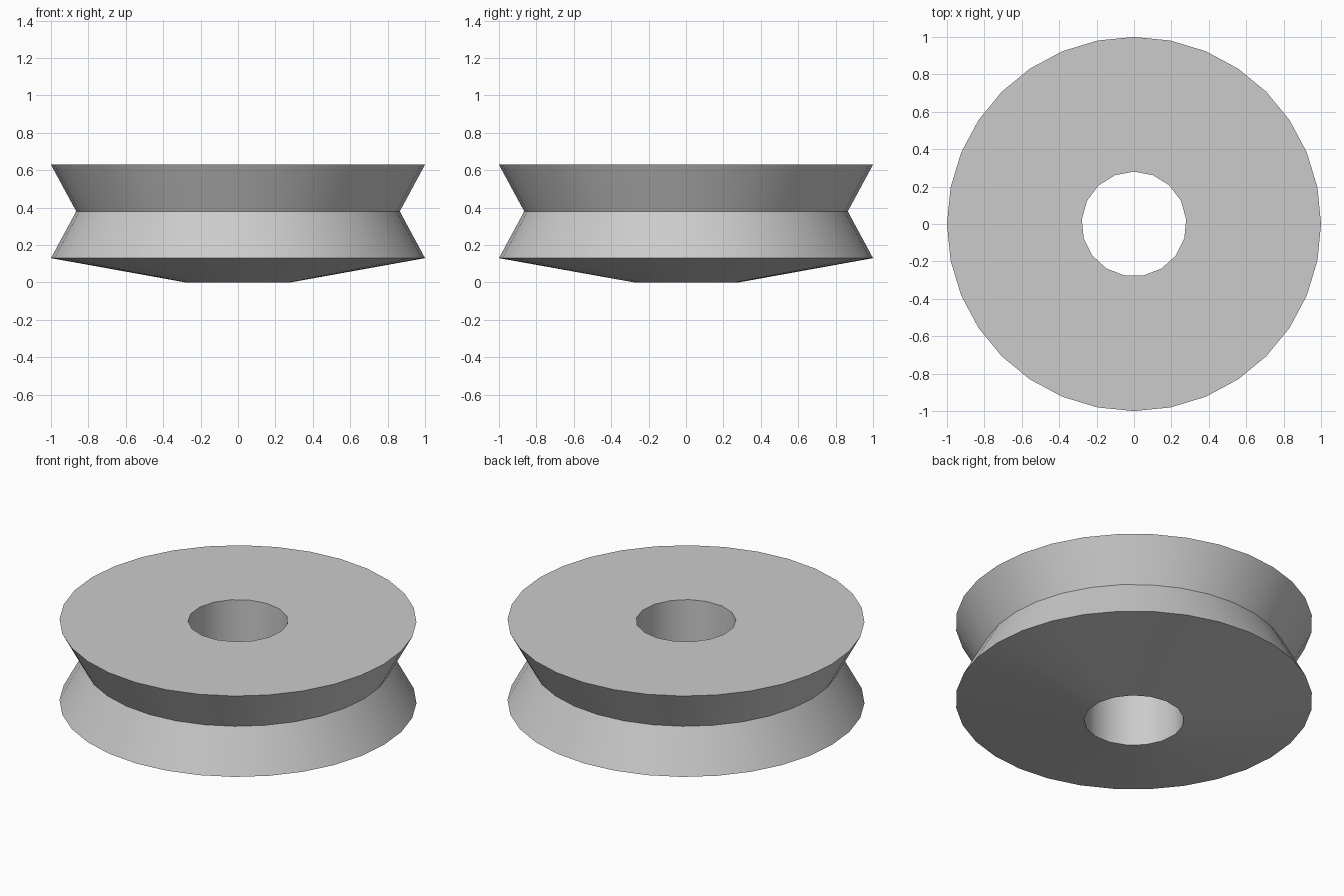
import bpy, bmesh, math

cube = bpy.data.objects.get("Cube")
if cube:
    bpy.data.objects.remove(cube)

RIM_SIDES, BORE_SIDES = 32, 17
BORE_RADIUS, TOP = 0.28, 0.63

grey = bpy.data.materials.new("plain grey")
grey.use_nodes = True
colour = (0.6, 0.6, 0.6, 1)
grey.diffuse_color = colour
grey.node_tree.nodes["Principled BSDF"].inputs["Base Color"].default_value = colour

bm = bmesh.new()


def ring(radius, z, sides):
    """Closed loop of edges with its first corner at the back."""
    verts = []
    for i in range(sides):
        a = math.pi / 2 + math.tau * i / sides
        verts.append(bm.verts.new((radius * math.cos(a), radius * math.sin(a), z)))
    return [bm.edges.new((verts[i], verts[(i + 1) % sides])) for i in range(sides)]


# Bore foot, lower rim, groove, upper rim, bore mouth
profile = [(BORE_RADIUS, 0, BORE_SIDES), (1, 0.13, RIM_SIDES),
           (0.865, 0.38, RIM_SIDES), (1, TOP, RIM_SIDES),
           (BORE_RADIUS, TOP, BORE_SIDES)]
rings = [ring(*p) for p in profile]

# Join each ring to the next, closing the section through the bore
for a, b in zip(rings, rings[1:] + rings[:1]):
    bmesh.ops.bridge_loops(bm, edges=a + b)
bmesh.ops.recalc_face_normals(bm, faces=bm.faces[:])

mesh = bpy.data.meshes.new("pulley_wheel")
bm.to_mesh(mesh)
bm.free()
mesh.materials.append(grey)
wheel = bpy.data.objects.new("pulley_wheel", mesh)
bpy.context.collection.objects.link(wheel)

# Smooth round walls, crisp rims
bpy.ops.object.select_all(action="DESELECT")
wheel.select_set(True)
bpy.context.view_layer.objects.active = wheel
bpy.ops.object.shade_smooth_by_angle(angle=math.radians(30))
